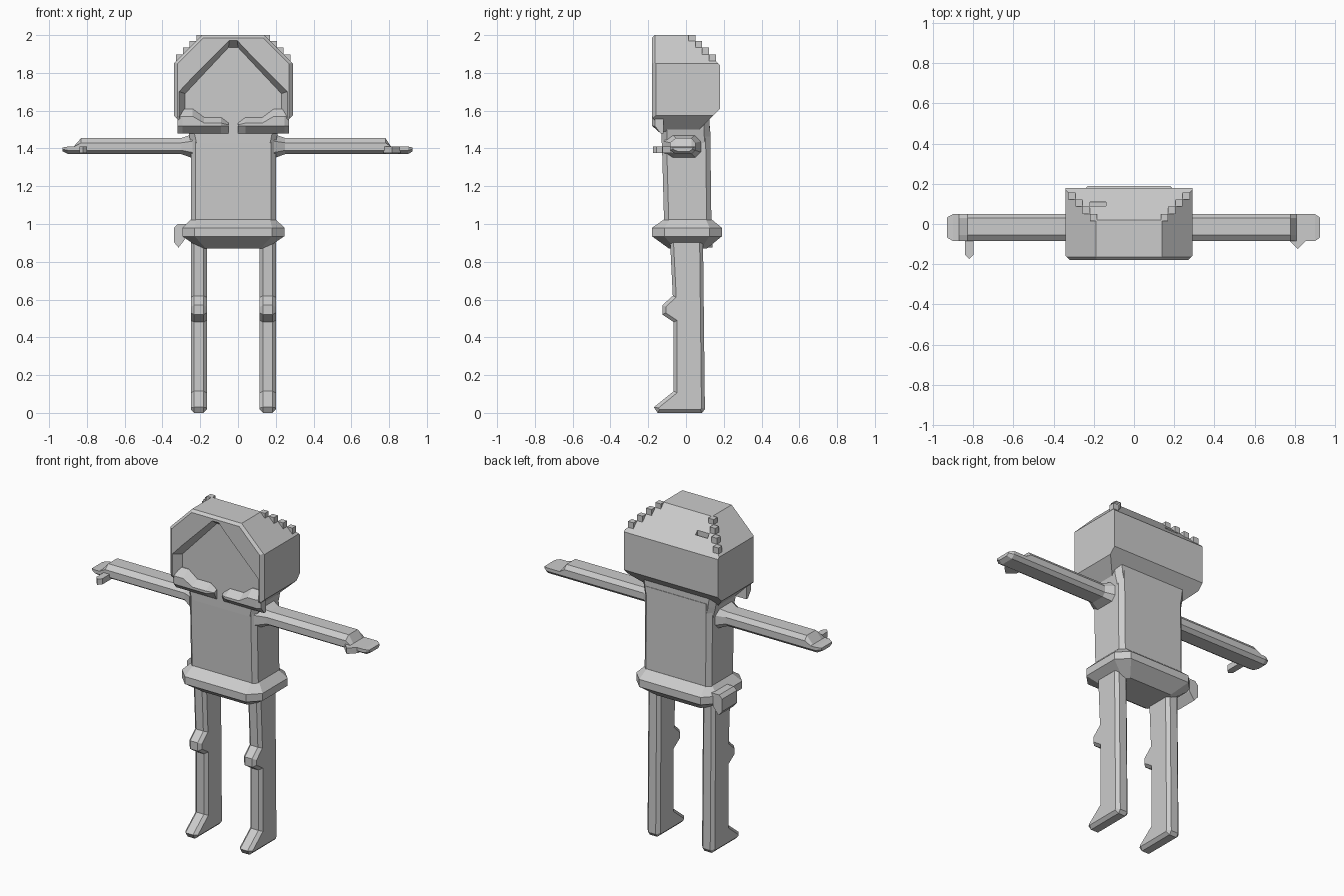
import bpy, bmesh
from mathutils import Vector

if "Cube" in bpy.data.objects:
    bpy.data.objects.remove(bpy.data.objects["Cube"])

CX = -0.025  # mirror line of the body
grey = bpy.data.materials.new("plain_grey")
grey.diffuse_color = (0.6, 0.6, 0.6, 1)
grey.use_nodes = True
grey.node_tree.nodes["Principled BSDF"].inputs["Base Color"].default_value = grey.diffuse_color


def finish(name, bm):
    bmesh.ops.recalc_face_normals(bm, faces=bm.faces)
    me = bpy.data.meshes.new(name)
    bm.to_mesh(me)
    bm.free()
    me.materials.append(grey)
    ob = bpy.data.objects.new(name, me)
    bpy.context.collection.objects.link(ob)
    return ob


def loft(name, rings):
    """Skin a list of equal-length rings and cap both ends."""
    bm = bmesh.new()
    vs = [[bm.verts.new(p) for p in r] for r in rings]
    n = len(vs[0])
    for a, b in zip(vs, vs[1:]):
        for i in range(n):
            j = (i + 1) % n
            bm.faces.new((a[i], a[j], b[j], b[i]))
    bm.faces.new(vs[0])
    bm.faces.new(vs[-1])
    return finish(name, bm)


def cut_box(name, lo, hi, cuts):
    """Box trimmed by (point, outward normal) planes."""
    bm = bmesh.new()
    bmesh.ops.create_cube(bm, size=1)
    for v in bm.verts:
        v.co = [l + (c + 0.5) * (h - l) for l, h, c in zip(lo, hi, v.co)]
    for p, n in cuts:
        bmesh.ops.bisect_plane(bm, geom=bm.verts[:] + bm.edges[:] + bm.faces[:],
                               plane_co=p, plane_no=Vector(n).normalized(), clear_outer=True)
        bmesh.ops.holes_fill(bm, edges=[e for e in bm.edges if e.is_boundary], sides=0)
    return finish(name, bm)


def prism_x(name, profile, x0, x1, bevel):
    """Side profile (y, z) widened along x with bevelled rims."""
    bm = bmesh.new()
    a = [bm.verts.new((x0, y, z)) for y, z in profile]
    b = [bm.verts.new((x1, y, z)) for y, z in profile]
    n = len(a)
    for i in range(n):
        bm.faces.new((a[i], a[(i + 1) % n], b[(i + 1) % n], b[i]))
    bm.faces.new(a)
    bm.faces.new(b)
    bmesh.ops.recalc_face_normals(bm, faces=bm.faces)
    rims = [e for e in bm.edges if abs(e.verts[0].co.x - e.verts[1].co.x) < 1e-5]
    bmesh.ops.bevel(bm, geom=rims, offset=bevel, segments=1, affect='EDGES')
    return finish(name, bm)


def rect(hw, y0, y1, z, c):
    """Rectangle with chamfered corners, half width hw about the mirror line."""
    pts = [(-hw, y0 + c), (-hw + c, y0), (hw - c, y0), (hw, y0 + c),
           (hw, y1 - c), (hw - c, y1), (-hw + c, y1), (-hw, y1 - c)]
    return [(CX + x, y, z) for x, y in pts]


# Hood: block with sloped roof, sloped back and chamfered rim
cuts = [((0, 0.02, 2), (0, 1, 1)),
        ((0, 0.18, 1.61), (0, 1, -1)),
        ((0, -0.18, 1.57), (0, -0.08, -0.05)),
        ((0, -0.165, 2), (0, -1, 1))]
for s in (-1, 1):
    cuts += [((CX + s * 0.165, 0, 2), (s, 0, 1)),
             ((CX + s * 0.315, 0, 1.575), (s, 0, -1)),
             ((CX + s * 0.315, -0.16, 1.7), (s, -1, 0)),
             ((CX + s * 0.165, -0.165, 2), (s * 0.707, -1, 0.707))]
head = cut_box("hood", (-0.34, -0.18, 1.49), (0.29, 0.18, 2), cuts)


def opening(y, top, top_z, side, side_z):
    half = [(top, top_z), (side, side_z), (side, 1.4)]
    return [(CX + u, y, z) for u, z in half] + [(CX - u, y, z) for u, z in half[::-1]]


# Face recess and the small slot in the back slope
face_cut = loft("face_cutter", [opening(-0.2, 0.02, 1.985, 0.30, 1.705),
                                opening(-0.13, 0.025, 1.935, 0.255, 1.69)])
slot_cut = cut_box("slot_cutter", (-0.22, 0.09, 1.88), (-0.14, 0.11, 1.97), [])
bpy.context.view_layer.objects.active = head
for cutter in (face_cut, slot_cut):
    m = head.modifiers.new("cut", 'BOOLEAN')
    m.operation, m.solver, m.object = 'DIFFERENCE', 'EXACT', cutter
    bpy.ops.object.modifier_apply(modifier=m.name)
    bpy.data.objects.remove(cutter)

# Stepped teeth along the two roof corners
for s in (-1, 1):
    for k in range(4):
        t = 0.012 + 0.036 * k
        x, y, z = CX + s * (0.165 + t), 0.02 + t, 2 - t
        e = 0.018
        cut_box("hood_tooth", (x - e, y - e, z - e), (x + e, y + e, min(z + e, 2)), [])

# Neck, torso and belt
loft("neck", [rect(0.225, -0.13, 0.128, 1.43, 0.03),
              rect(0.24, -0.13, 0.125, 1.50, 0.03),
              rect(0.25, -0.13, 0.125, 1.58, 0.03)])
loft("torso", [rect(0.225, -0.115, 0.135, 0.97, 0.025),
               rect(0.225, -0.13, 0.128, 1.52, 0.025)])
loft("belt", [rect(0.175, -0.09, 0.11, 0.87, 0.03),
              rect(0.27, -0.18, 0.19, 0.935, 0.065),
              rect(0.27, -0.18, 0.19, 0.98, 0.065),
              rect(0.225, -0.115, 0.135, 1.025, 0.03)])

# Pouch on the left hip
pouch = [(-0.27, 1.0), (-0.32, 1.0), (-0.34, 0.98), (-0.34, 0.905), (-0.315, 0.875), (-0.28, 0.92)]
loft("hip_pouch", [[(x, y, z) for x, z in pouch] for y in (0.0, 0.14)])

# Collar flaps: each ring is (distance from mirror line, front top z, back top z, front y)
for s in (-1, 1):
    flap = [(0.295, 1.57, 1.61, -0.165), (0.27, 1.57, 1.61, -0.18), (0.215, 1.57, 1.61, -0.18),
            (0.155, 1.535, 1.565, -0.18), (0.065, 1.535, 1.565, -0.18), (0.025, 1.525, 1.535, -0.155)]
    loft("collar_flap", [[(CX + s * u, -0.12, 1.48), (CX + s * u, -0.135, 1.48), (CX + s * u, fy, 1.52),
                          (CX + s * u, fy, zf), (CX + s * u, -0.135, zb), (CX + s * u, -0.12, zb)]
                         for u, zf, zb, fy in flap])

# Legs with knee pad and foot
leg = [(-0.15, 0), (-0.17, 0.03), (-0.065, 0.115), (-0.065, 0.48), (-0.125, 0.52), (-0.125, 0.57),
       (-0.07, 0.62), (-0.085, 0.92), (0.09, 0.92), (0.10, 0.02), (0.085, 0)]
for name, x0 in (("left_leg", -0.25), ("right_leg", 0.115)):
    prism_x(name, leg, x0, x0 + 0.085, 0.018)

# Arms with flared shoulder and flattened hand
section = [(-0.055, 1.37), (-0.085, 1.39), (-0.085, 1.43), (-0.055, 1.455),
           (0.03, 1.455), (0.05, 1.43), (0.05, 1.39), (0.03, 1.37)]


def arm_ring(x, scale=1, top=2, bottom=0):
    return [(x, -0.0175 + (y + 0.0175) * scale,
             max(bottom, min(top, 1.413 + (z - 1.413) * scale))) for y, z in section]


for name, s, root, wrist, palm, tip in (("left_arm", -1, 0.24, 0.83, 0.87, 0.93),
                                        ("right_arm", 1, 0.19, 0.78, 0.81, 0.925)):
    loft(name, [arm_ring(s * root, 1.5), arm_ring(s * (root + 0.03), 1.25), arm_ring(s * (root + 0.06)),
                arm_ring(s * wrist), arm_ring(s * palm, 1, 1.41), arm_ring(s * 0.9, 1, 1.41),
                arm_ring(s * tip, 0.75, 1.405, 1.385)])

# Thumbs
thumbs = {"left_thumb": [(-0.84, -0.05), (-0.84, -0.155), (-0.82, -0.175), (-0.80, -0.155), (-0.80, -0.05)],
          "right_thumb": [(0.77, -0.05), (0.77, -0.08), (0.815, -0.125), (0.86, -0.08), (0.86, -0.05)]}
for name, outline in thumbs.items():
    loft(name, [[(x, y, z) for x, y in outline] for z in (1.375, 1.41)])
